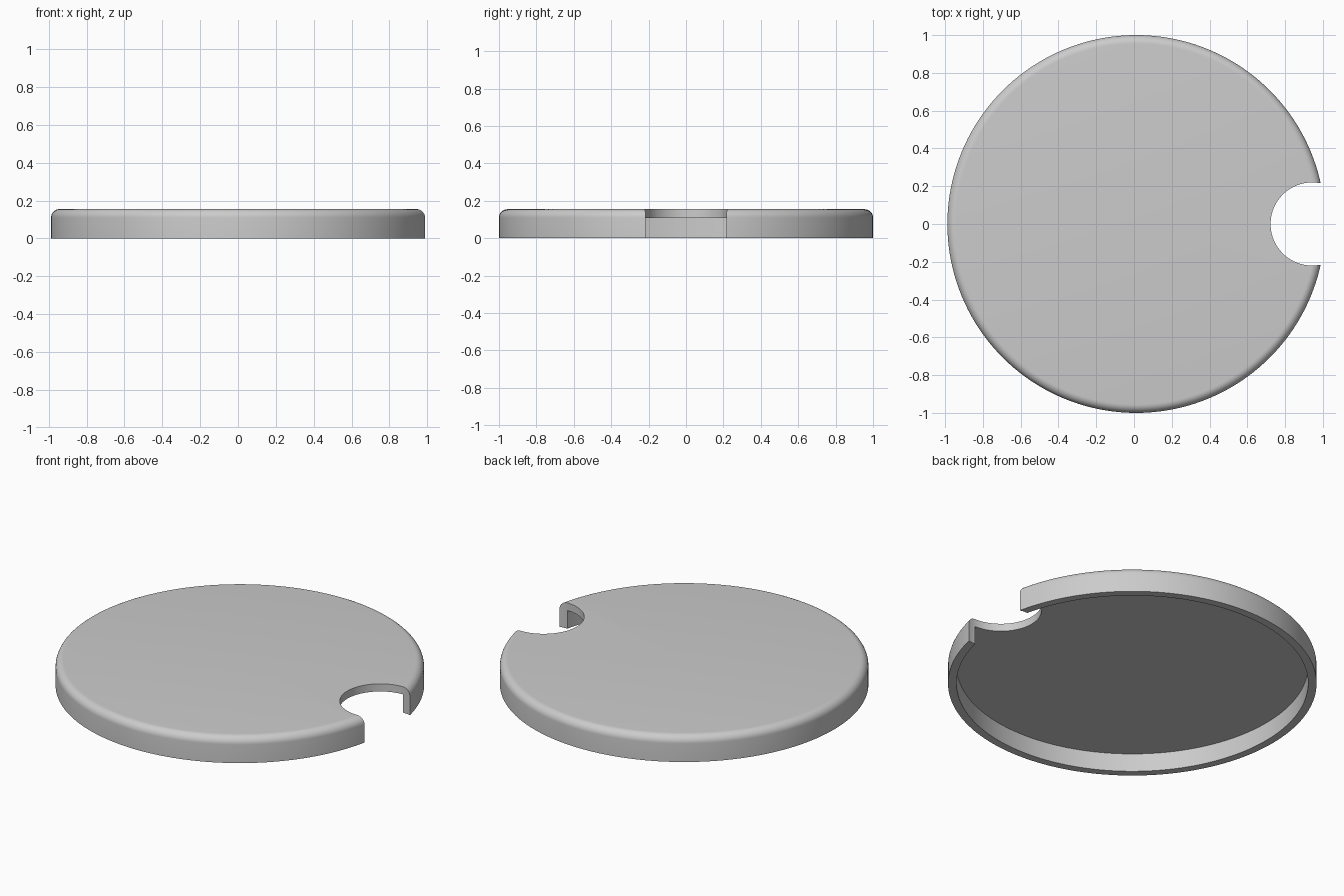
import bpy
import bmesh
from math import radians, cos, sin, pi
from mathutils import Vector, Matrix

cube = bpy.data.objects.get("Cube")
if cube:
    bpy.data.objects.remove(cube)

RADIUS, HEIGHT, WALL, FILLET = 1.0, 0.155, 0.046, 0.045
CENTRE_X = 0.012
SEGMENTS = 160

grey = bpy.data.materials.new("light grey")
grey.use_nodes = True
colour = (0.6, 0.6, 0.6, 1)
grey.diffuse_color = colour
grey.node_tree.nodes["Principled BSDF"].inputs["Base Color"].default_value = colour


def finish(bm, name):
    bmesh.ops.recalc_face_normals(bm, faces=bm.faces)
    mesh = bpy.data.meshes.new(name)
    bm.to_mesh(mesh)
    bm.free()
    mesh.materials.append(grey)
    obj = bpy.data.objects.new(name, mesh)
    bpy.context.collection.objects.link(obj)
    return obj


# Lid: hollow underside, thin wall and rounded top edge, turned from a profile
profile = [(0, HEIGHT - WALL), (RADIUS - WALL, HEIGHT - WALL), (RADIUS - WALL, 0), (RADIUS, 0)]
for i in range(9):
    a = i / 8 * pi / 2
    profile.append((RADIUS - FILLET + FILLET * cos(a), HEIGHT - FILLET + FILLET * sin(a)))
profile.append((0, HEIGHT))

bm = bmesh.new()
verts = [bm.verts.new((r, 0, z)) for r, z in profile]
edges = [bm.edges.new(pair) for pair in zip(verts, verts[1:])]
bmesh.ops.spin(bm, geom=verts + edges, cent=(0, 0, 0), axis=(0, 0, 1),
               angle=2 * pi, steps=SEGMENTS, use_merge=True)
bmesh.ops.remove_doubles(bm, verts=bm.verts, dist=1e-5)
bmesh.ops.translate(bm, verts=bm.verts, vec=(CENTRE_X, 0, 0))
lid = finish(bm, "lid")

# Round notch through the edge on the left side
bm = bmesh.new()
bmesh.ops.create_cone(bm, cap_ends=True, segments=96, radius1=0.22, radius2=0.22, depth=1,
                      matrix=Matrix.Translation(Vector((0.943, 0, 0))))
cutter = finish(bm, "notch_cutter")
cutter.hide_render = True
cutter.hide_viewport = True

notch = lid.modifiers.new("notch", "BOOLEAN")
notch.operation = "DIFFERENCE"
notch.solver = "EXACT"
notch.object = cutter

# Apply the cut, then smooth the curved faces while keeping sharp edges
bpy.ops.object.select_all(action="DESELECT")
lid.select_set(True)
bpy.context.view_layer.objects.active = lid
bpy.ops.object.modifier_apply(modifier=notch.name)
bpy.data.objects.remove(cutter)
bpy.ops.object.shade_smooth_by_angle(angle=radians(30))
